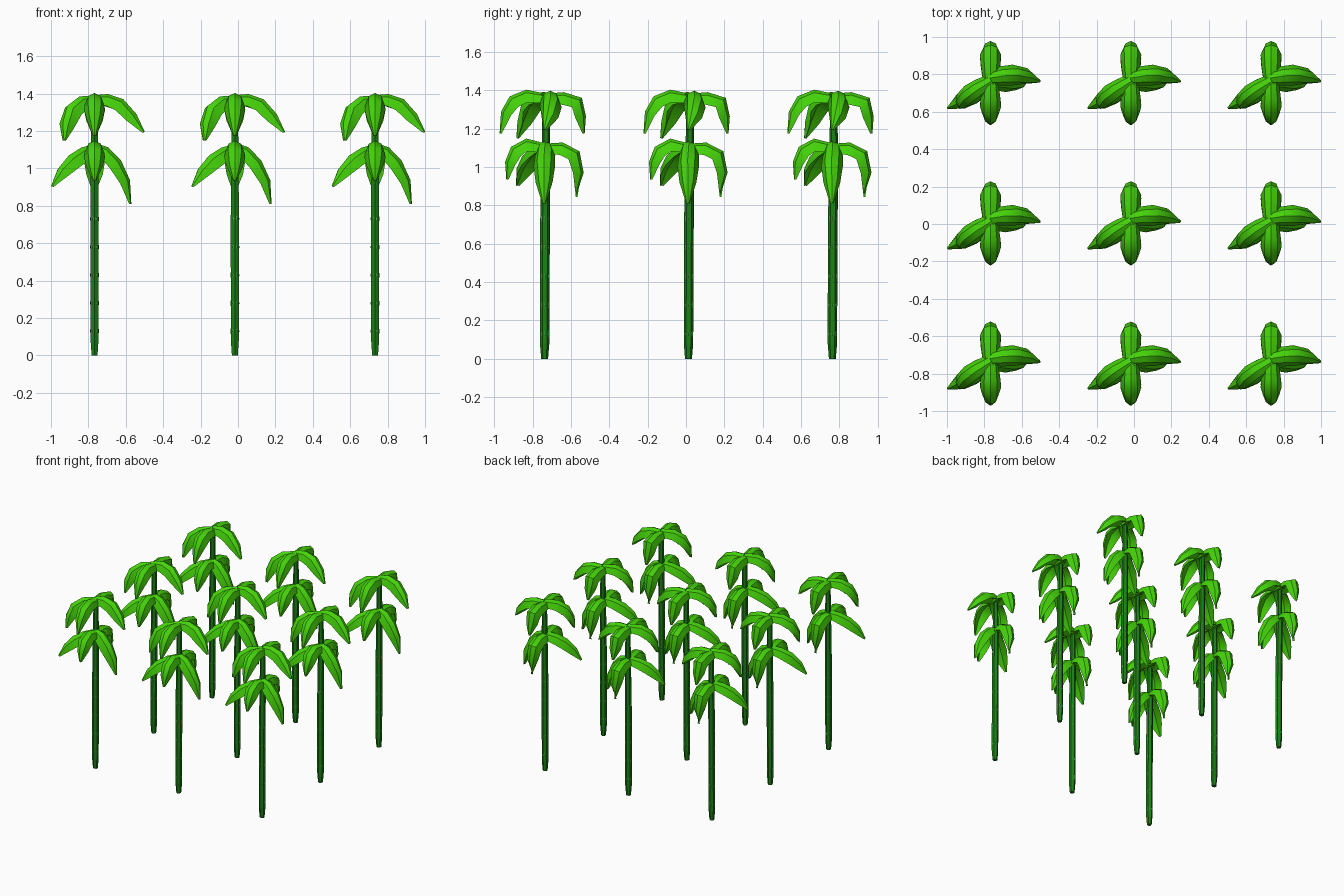
import bpy, bmesh, math
from mathutils import Vector

if "Cube" in bpy.data.objects:
    bpy.data.objects.remove(bpy.data.objects["Cube"])


def material(name, color):
    m = bpy.data.materials.new(name)
    m.diffuse_color = (*color, 1)
    m.use_nodes = True
    m.node_tree.nodes["Principled BSDF"].inputs["Base Color"].default_value = m.diffuse_color
    return m


LEAF = material("leaf_green", (0.06, 0.66, 0.003))
STALK = material("stalk_green", (0.012, 0.22, 0.008))
RING = material("ring_green", (0.05, 0.5, 0.05))


def loft(bm, rings):
    """Skin a closed tube through equally sized rings of points."""
    vs = [[bm.verts.new(p) for p in r] for r in rings]
    n = len(vs[0])
    for a, b in zip(vs, vs[1:]):
        for i in range(n):
            j = (i + 1) % n
            bm.faces.new((a[i], a[j], b[j], b[i]))
    bm.faces.new(vs[0][::-1])
    bm.faces.new(vs[-1])


def finish(bm, name, mat):
    bmesh.ops.recalc_face_normals(bm, faces=bm.faces)
    me = bpy.data.meshes.new(name)
    bm.to_mesh(me)
    bm.free()
    me.materials.append(mat)
    return me


# Arched leaf cross-section: (across, up) as fractions of width
SECTION = [(-0.5, -0.36), (0, -0.1), (0.5, -0.36), (0.32, 0.12), (0, 0.27), (-0.32, 0.12)]
WIDTHS = [0.08, 0.105, 0.112, 0.088, 0.018]


def leaf(bm, path):
    pts = [Vector(p) for p in path]
    rings = []
    for i, p in enumerate(pts):
        t = (pts[min(i + 1, len(pts) - 1)] - pts[max(i - 1, 0)]).normalized()
        side = Vector((0, 0, 1)).cross(t).normalized()
        up = t.cross(side)
        rings.append([p + side * a * WIDTHS[i] + up * b * WIDTHS[i] for a, b in SECTION])
    loft(bm, rings)


def crown(name, paths):
    bm = bmesh.new()
    for path in paths:
        leaf(bm, path)
    me = finish(bm, name, LEAF)
    me.shade_smooth()
    me.set_sharp_from_angle(angle=math.radians(40))
    return me


def along_y(pairs):
    return [(-0.017, y, z) for y, z in pairs]


# Upper crown: east, west, south, north leaves
upper = crown("upper_leaves", [
    [(-0.02, 0.03, 1.37), (0.05, 0.042, 1.37), (0.12, 0.045, 1.345), (0.19, 0.035, 1.275), (0.247, 0.012, 1.195)],
    [(-0.01, 0.015, 1.37), (-0.09, -0.035, 1.358), (-0.145, -0.075, 1.315), (-0.175, -0.105, 1.235), (-0.18, -0.13, 1.15)],
    along_y([(0.02, 1.36), (-0.08, 1.375), (-0.15, 1.345), (-0.192, 1.28), (-0.217, 1.175)]),
    along_y([(0.01, 1.36), (0.11, 1.362), (0.185, 1.34), (0.205, 1.26), (0.217, 1.175)]),
])

# Lower crown
lower = crown("lower_leaves", [
    [(-0.015, 0.015, 1.115), (0.04, 0.015, 1.09), (0.1, 0.01, 1.025), (0.15, 0.01, 0.93), (0.175, 0.01, 0.81)],
    [(-0.015, 0.01, 1.11), (-0.08, -0.03, 1.085), (-0.14, -0.07, 1.045), (-0.195, -0.105, 0.985), (-0.245, -0.13, 0.905)],
    along_y([(0.02, 1.1), (-0.08, 1.12), (-0.14, 1.085), (-0.17, 1.02), (-0.182, 0.935)]),
    along_y([(0.01, 1.1), (0.1, 1.1), (0.17, 1.065), (0.193, 0.97), (0.178, 0.845)]),
])


def hexagon(r, z, y, turn=0):
    return [(-0.017 + r * math.sin(k * math.pi / 3 + turn),
             y + r * math.cos(k * math.pi / 3 + turn), z) for k in range(6)]


# Six-sided stalk, narrowing at the foot and above the lower crown
bm = bmesh.new()
loft(bm, [hexagon(r, z, y) for r, z, y in [
    (0.018, 0, 0.013), (0.0245, 0.08, 0.013), (0.0255, 0.7, 0.015),
    (0.023, 1.05, 0.02), (0.018, 1.38, 0.02)]])
stalk = finish(bm, "stalk", STALK)

# Pale joint rings whose corners just break the stalk's faces
bm = bmesh.new()
for k in range(5):
    z = 0.13 + 0.15 * k
    loft(bm, [hexagon(r, z + dz, 0.014, math.pi / 6)
              for r, dz in [(0.021, -0.018), (0.0245, 0), (0.021, 0.018)]])
rings = finish(bm, "stalk_rings", RING)

# Three by three field sharing the same meshes
for row in range(3):
    for col in range(3):
        for me in (stalk, rings, upper, lower):
            ob = bpy.data.objects.new(f"{me.name}_{row}_{col}", me)
            ob.location = ((col - 1) * 0.75, (row - 1) * 0.75, 0)
            bpy.context.collection.objects.link(ob)
